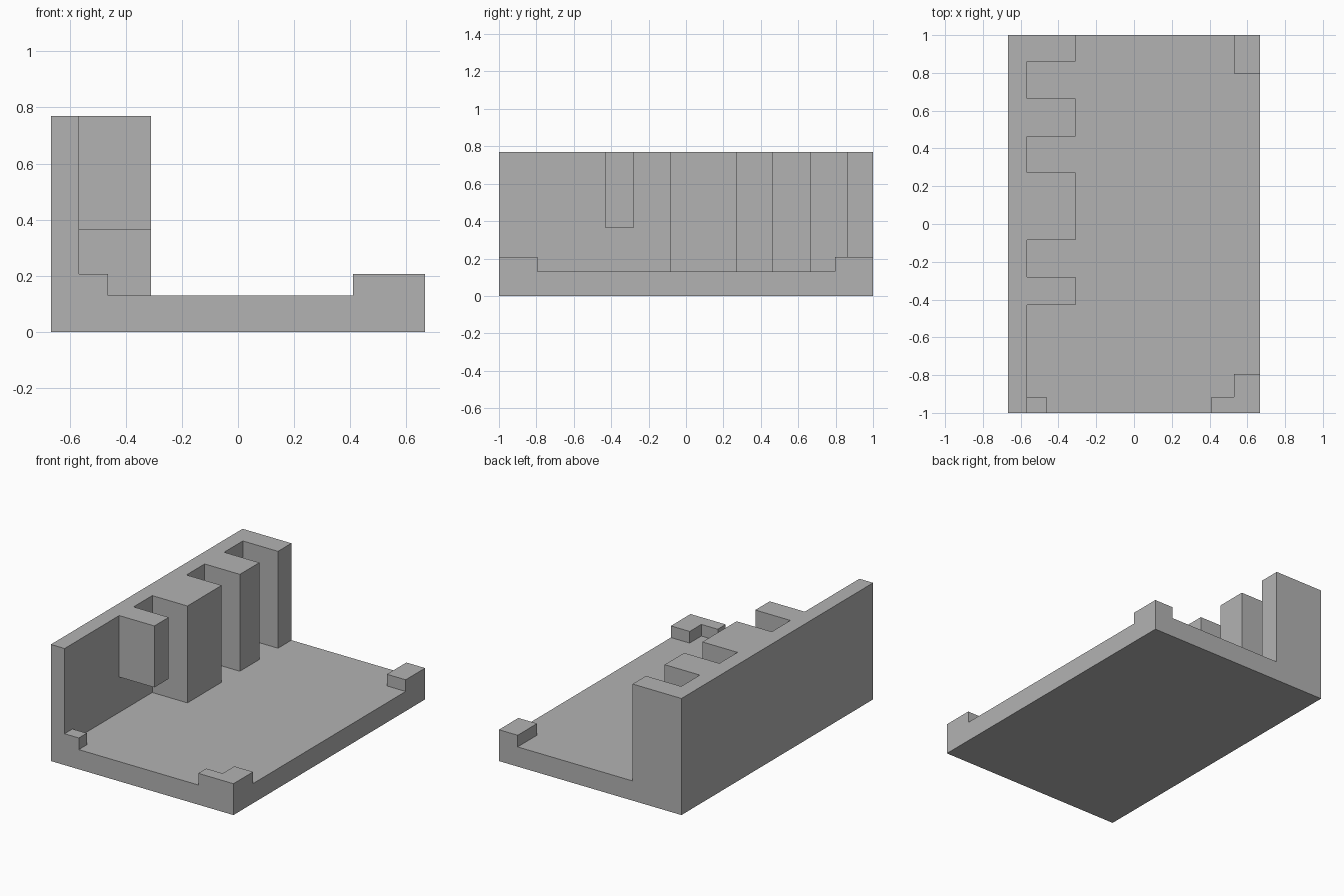
import bpy
import bmesh

cube = bpy.data.objects.get("Cube")
if cube:
    bpy.data.objects.remove(cube, do_unlink=True)

grey = bpy.data.materials.new("plain grey")
grey.use_nodes = True
colour = (0.45, 0.45, 0.45, 1)
grey.diffuse_color = colour
grey.node_tree.nodes["Principled BSDF"].inputs["Base Color"].default_value = colour


def prism(name, outline, bottom, top):
    """Extrude a counter-clockwise floor outline from bottom to top."""
    bm = bmesh.new()
    face = bm.faces.new([bm.verts.new((x, y, bottom)) for x, y in outline])
    result = bmesh.ops.extrude_face_region(bm, geom=[face], use_keep_orig=True)
    for item in result["geom"]:
        if isinstance(item, bmesh.types.BMVert):
            item.co.z = top
    bmesh.ops.recalc_face_normals(bm, faces=bm.faces[:])
    mesh = bpy.data.meshes.new(name)
    bm.to_mesh(mesh)
    bm.free()
    mesh.materials.append(grey)
    obj = bpy.data.objects.new(name, mesh)
    bpy.context.collection.objects.link(obj)
    return obj


def rectangle(x0, x1, y0, y1):
    return [(x0, y0), (x1, y0), (x1, y1), (x0, y1)]


SIDE, END = 0.667, 1.0
FLOOR, LIP, TOP = 0.13, 0.207, 0.77
WALL, FIN = -0.567, -0.31

# Base plate
prism("base_plate", rectangle(-SIDE, SIDE, -END, END), 0, FLOOR)

# Side wall with three full-height fins in one comb-shaped outline
comb = [(-SIDE, -END), (WALL, -END)]
for y0, y1 in ((-0.085, 0.272), (0.462, 0.665), (0.86, END)):
    comb += [(WALL, y0), (FIN, y0), (FIN, y1)]
    if y1 < END:
        comb.append((WALL, y1))
comb.append((-SIDE, END))
prism("finned_wall", comb, FLOOR, TOP)

# Short fin hanging clear of the floor
prism("hanging_fin", rectangle(WALL, FIN, -0.43, -0.28), 0.364, TOP)

# Corner stops
prism("front_right_stop", rectangle(WALL, -0.463, -END, -0.917), FLOOR, LIP)
prism("back_left_stop", rectangle(0.53, SIDE, 0.797, END), FLOOR, LIP)
prism("front_left_stop",
      [(0.41, -END), (SIDE, -END), (SIDE, -0.795), (0.53, -0.795),
       (0.53, -0.917), (0.41, -0.917)], FLOOR, LIP)
